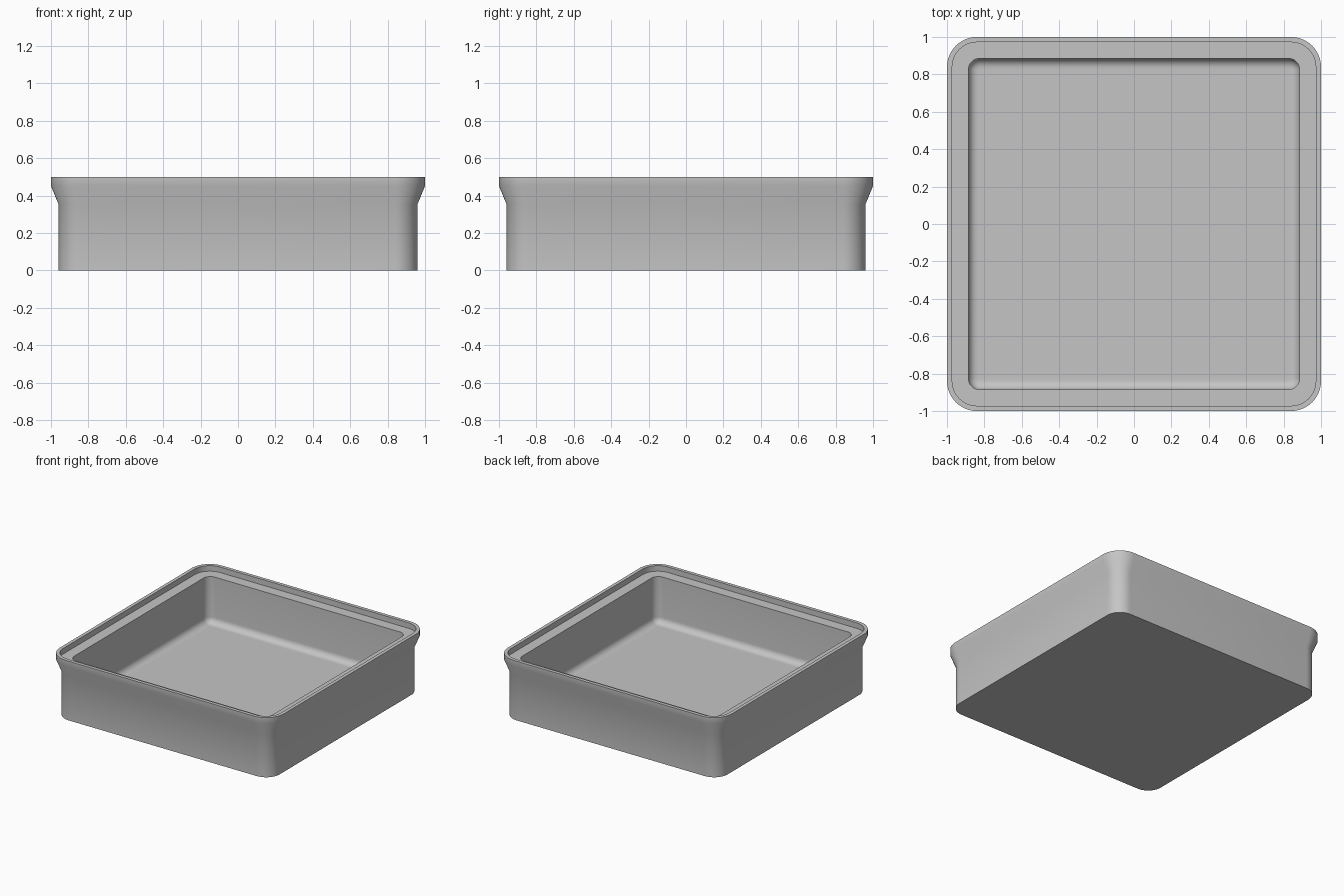
import bpy
import bmesh
from math import cos, sin, pi, radians

cube = bpy.data.objects.get("Cube")
if cube:
    bpy.data.objects.remove(cube, do_unlink=True)

CORNER_STEPS = 12
FLOOR = 0.08
FILLET = 0.05
FILLET_STEPS = 7


def rounded_square(bm, half, radius, z):
    """Ring of vertices around a square with rounded corners."""
    ring = []
    c = half - radius
    for corner, (sx, sy) in enumerate([(1, 1), (-1, 1), (-1, -1), (1, -1)]):
        for i in range(CORNER_STEPS + 1):
            a = (corner + i / CORNER_STEPS) * pi / 2
            ring.append(bm.verts.new((sx * c + radius * cos(a),
                                      sy * c + radius * sin(a), z)))
    return ring


# Cross-section from the underside, up the outside, over the rim, down inside:
# half width, corner radius, height
section = [
    (0.96, 0.12, 0.0),      # foot
    (0.96, 0.12, 0.355),    # start of the flare
    (1.0, 0.16, 0.452),     # end of the flare
    (1.0, 0.16, 0.5),       # rim outside
    (0.972, 0.132, 0.5),    # rim inside
    (0.972, 0.132, 0.455),  # ledge outside
    (0.885, 0.06, 0.455),   # ledge inside
]
# Rounded join of the inner wall and the floor
for i in range(FILLET_STEPS + 1):
    a = i / FILLET_STEPS * pi / 2
    inset = FILLET * (1 - cos(a))
    section.append((0.885 - inset, 0.06 - inset, FLOOR + FILLET * (1 - sin(a))))
section.append((0.82, 0.005, FLOOR))

# Skin the rings and close the underside and the floor
bm = bmesh.new()
rings = [rounded_square(bm, *s) for s in section]
n = len(rings[0])
for low, high in zip(rings, rings[1:]):
    for i in range(n):
        j = (i + 1) % n
        bm.faces.new((low[i], low[j], high[j], high[i]))
bm.faces.new(rings[0][::-1])
bm.faces.new(rings[-1])
bmesh.ops.recalc_face_normals(bm, faces=bm.faces)

mesh = bpy.data.meshes.new("square_tray")
bm.to_mesh(mesh)
bm.free()
tray = bpy.data.objects.new("square_tray", mesh)
bpy.context.collection.objects.link(tray)

# Plain grey
grey = bpy.data.materials.new("light_grey")
grey.use_nodes = True
colour = (0.56, 0.56, 0.56, 1.0)
grey.diffuse_color = colour
for node in grey.node_tree.nodes:
    if node.type == 'BSDF_PRINCIPLED':
        node.inputs["Base Color"].default_value = colour
mesh.materials.append(grey)

# Soft walls with crisp rim edges
for ob in bpy.context.selected_objects:
    ob.select_set(False)
tray.select_set(True)
bpy.context.view_layer.objects.active = tray
bpy.ops.object.shade_smooth_by_angle(angle=radians(30))
